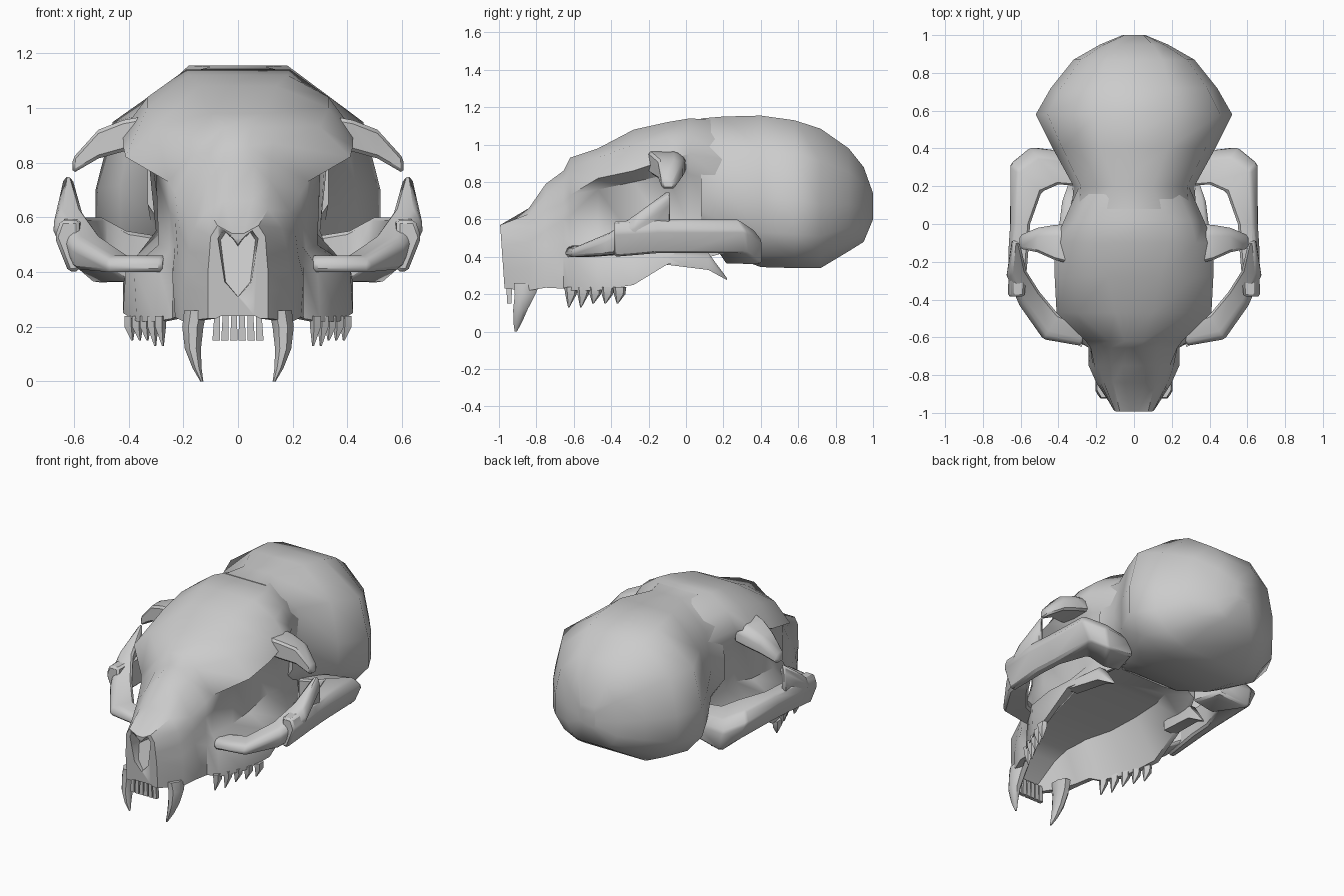
import bpy, bmesh, math


def finish(name, bm, mirror=False, bevel=0, angle=45):
    bmesh.ops.recalc_face_normals(bm, faces=bm.faces)
    me = bpy.data.meshes.new(name)
    bm.to_mesh(me)
    bm.free()
    ob = bpy.data.objects.new(name, me)
    bpy.context.collection.objects.link(ob)
    if bevel:
        b = ob.modifiers.new("bevel", 'BEVEL')
        b.width = bevel
        b.segments = 1
    if mirror:
        m = ob.modifiers.new("mirror", 'MIRROR')
        m.use_mirror_merge = False
    bpy.ops.object.select_all(action='DESELECT')
    ob.select_set(True)
    bpy.context.view_layer.objects.active = ob
    bpy.ops.object.shade_smooth_by_angle(angle=math.radians(angle))
    return ob


def skin(bm, rings):
    loops = [[bm.verts.new(p) for p in r] for r in rings]
    n = len(loops[0])
    for a, b in zip(loops, loops[1:]):
        for i in range(n):
            j = (i + 1) % n
            bm.faces.new((a[i], a[j], b[j], b[i]))
    bm.faces.new(loops[0])
    bm.faces.new(loops[-1])


def half_loft(name, sections, angle=45):
    """Loft symmetric x-z sections along y; each is (y, lean, half outline)."""
    bm = bmesh.new()
    rings = []
    for y, lean, pts in sections:
        right = [(x, y + lean * (z - .23), z) for x, z in pts]
        rings.append(right + [(-x, b, z) for x, b, z in reversed(right)])
    skin(bm, rings)
    return finish(name, bm, angle=angle)


def bar(name, stations, bevel=.012):
    """Mirrored strut; station = inner x,y, outer x,y, low z, high z, tuck of the lower outer edge."""
    bm = bmesh.new()
    skin(bm, [[(a, b, lo), (c - tuck, d, lo), (c, d, (lo + 2 * hi) / 3),
               ((a + 3 * c) / 4, (b + 3 * d) / 4, hi), (a, b, hi)]
              for a, b, c, d, lo, hi, tuck in stations])
    return finish(name, bm, True, bevel, 60)


def tooth(bm, rings, n):
    """Stack of horizontal rings: x, y, z, radius x, radius y."""
    skin(bm, [[(x + rx * math.cos(math.tau * (i + .5) / n),
                y + ry * math.sin(math.tau * (i + .5) / n), z) for i in range(n)]
              for x, y, z, rx, ry in rings])


# Braincase: y, half width, half width of flat crown, top, bottom
crane = [(.08, .33, .14, 1.14, .50), (.2, .32, .10, 1.15, .42),
         (.4, .43, .18, 1.155, .345), (.58, .52, .20, 1.13, .34),
         (.72, .44, .19, 1.085, .34), (.87, .32, .15, .98, .43),
         (.95, .18, .10, .88, .48), (1.0, .06, .05, .74, .60)]
shape = [(.88, .77), (1, .46), (1, .23), (.8, .08), (.5, 0)]
half_loft("braincase", [
    (y, 0, [(t, hi)] + [(fx * w, lo + fz * (hi - lo)) for fx, fz in shape])
    for y, w, t, hi, lo in crane], angle=60)

# Snout, then face with brow, eye sockets, cheek shelf and hollow palate
snout = [
    (-.97, -.07, [(.02, .54), (.075, .57), (.10, .53), (.105, .46), (.11, .40),
                  (.11, .33), (.11, .23), (.08, .23), (.06, .24)]),
    (-.84, 0, [(.05, .66), (.11, .63), (.16, .56), (.18, .48), (.19, .41),
               (.20, .34), (.20, .22), (.15, .22), (.10, .38)]),
    (-.75, 0, [(.06, .79), (.12, .73), (.19, .62), (.21, .54), (.22, .46),
               (.24, .38), (.23, .235), (.20, .235), (.12, .43)]),
    (-.655, 0, [(.04, .86), (.12, .81), (.23, .69), (.23, .60), (.23, .50),
                (.24, .42), (.24, .23), (.21, .23), (.14, .44)])]
face = [
    (-.62, 0, [(.05, .93), (.13, .87), (.255, .73), (.25, .62), (.25, .48),
               (.29, .42), (.30, .22), (.26, .22), (.15, .45)]),
    (-.47, 0, [(.10, .98), (.30, .93), (.41, .82), (.30, .76), (.29, .50),
               (.38, .42), (.37, .22), (.34, .22), (.22, .47)]),
    (-.28, 0, [(.14, 1.08), (.33, 1.0), (.42, .86), (.30, .80), (.27, .50),
               (.41, .42), (.42, .25), (.39, .25), (.25, .49)]),
    (-.10, 0, [(.18, 1.12), (.33, 1.04), (.42, .92), (.32, .84), (.28, .55),
               (.40, .42), (.42, .36), (.39, .36), (.25, .50)]),
    (.02, 0, [(.19, 1.14), (.30, 1.06), (.37, .95), (.33, .84), (.30, .55),
              (.35, .42), (.38, .37), (.34, .38), (.22, .50)]),
    (.20, 0, [(.10, 1.13), (.22, 1.02), (.29, .92), (.29, .80), (.28, .55),
              (.29, .46), (.29, .42), (.27, .43), (.20, .48)])]
skull = half_loft("face_and_snout", snout + face)

# Nose opening
bm = bmesh.new()
outline = [(0, .505), (.02, .53), (.06, .56), (.085, .53), (.075, .46), (.06, .36),
           (0, .30), (-.06, .36), (-.075, .46), (-.085, .53), (-.06, .56), (-.02, .53)]
skin(bm, [[(x, -1.1, z) for x, z in outline],
          [(x * .75, -.96 + .25 * (z - .3), .31 + (z - .3) * .9) for x, z in outline]])
cutter = finish("nose_cutter", bm)
cutter.hide_render = True
cut = skull.modifiers.new("nose", 'BOOLEAN')
cut.operation = 'DIFFERENCE'
cut.solver = 'EXACT'
cut.object = cutter
bpy.context.view_layer.objects.active = skull
bpy.ops.object.modifier_move_to_index(modifier="nose", index=0)
bpy.ops.object.modifier_apply(modifier="nose")
bpy.data.objects.remove(cutter)

# Cheek arches, brow horns and rear palate spikes
bar("front_cheek_arch", [(.25, -.54, .28, -.645, .40, .46, 0), (.40, -.48, .48, -.61, .40, .46, 0),
                         (.50, -.36, .61, -.43, .41, .53, .02), (.57, -.25, .68, -.27, .43, .63, .06),
                         (.605, -.10, .645, -.08, .58, .755, 0)])
bar("rear_cheek_arch", [(.58, -.385, .67, -.385, .40, .59, .05), (.56, -.15, .67, -.15, .42, .60, .05),
                        (.55, 0, .66, 0, .42, .60, .05), (.49, .17, .66, .32, .42, .60, .06),
                        (.40, .21, .55, .405, .36, .55, .02), (.28, .20, .33, .38, .39, .53, 0)])
bar("brow_horn", [(.34, -.21, .34, 0, .86, .97, 0), (.42, -.19, .42, -.005, .84, .955, 0),
                  (.51, -.15, .51, -.02, .815, .92, 0), (.605, -.13, .605, -.06, .76, .815, 0)])
bar("palate_spike", [(.33, -.12, .41, -.12, .36, .42, 0), (.31, .12, .38, .12, .33, .42, 0),
                     (.33, .22, .345, .22, .275, .285, 0)], 0)

# Canine teeth
bm = bmesh.new()
tooth(bm, [(.155, -.85, .26, .045, .075), (.165, -.86, .20, .042, .06),
           (.165, -.885, .12, .032, .042), (.15, -.90, .05, .018, .025),
           (.132, -.91, 0, .006, .006)], 8)
finish("canine_tooth", bm, True)

# Incisors
bm = bmesh.new()
for x in (.015, .048, .08):
    tooth(bm, [(x * .95, -.945, .25, .014, .02), (x, -.945, .15, .019, .018)], 4)
finish("incisor_teeth", bm, True)

# Cheek teeth
bm = bmesh.new()
for i in range(5):
    x, y = .285 + i * .028, -.615 + i * .065
    tip = .13 if i < 2 else .15
    tooth(bm, [(x, y, .24, .022, .038), (x, y, .20, .022, .032),
               (x - .01, y - .012, tip, .004, .004)], 5)
finish("cheek_teeth", bm, True)
